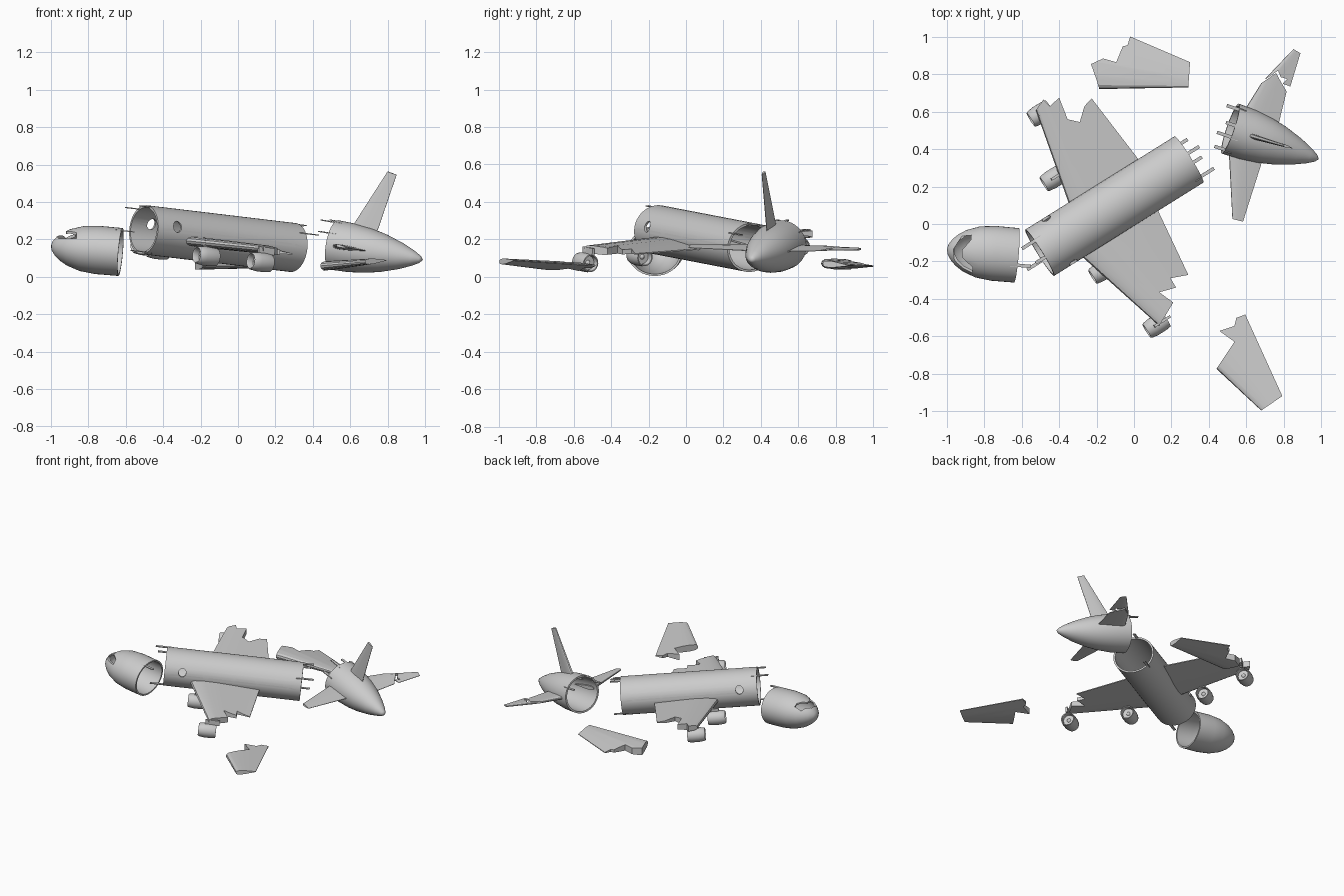
import bpy, bmesh, math
from mathutils import Matrix, Vector

if "Cube" in bpy.data.objects:
    bpy.data.objects.remove(bpy.data.objects["Cube"])


def frame(loc, yaw, pitch=0, roll=0):
    r = lambda a, ax: Matrix.Rotation(math.radians(a), 4, ax)
    return Matrix.Translation(loc) @ r(yaw, 'Z') @ r(pitch, 'Y') @ r(roll, 'X')


def finish(name, bm, mat=Matrix()):
    bmesh.ops.remove_doubles(bm, verts=bm.verts, dist=1e-5)
    bm.transform(mat)
    bmesh.ops.recalc_face_normals(bm, faces=bm.faces)
    me = bpy.data.meshes.new(name)
    bm.to_mesh(me)
    bm.free()
    ob = bpy.data.objects.new(name, me)
    bpy.context.collection.objects.link(ob)
    return ob


def activate(ob):
    bpy.ops.object.select_all(action='DESELECT')
    ob.select_set(True)
    bpy.context.view_layer.objects.active = ob


def smooth(ob, angle=35):
    activate(ob)
    bpy.ops.object.shade_smooth_by_angle(angle=math.radians(angle))


def boolean(ob, cutter, op):
    cutter.hide_render = True
    activate(ob)
    m = ob.modifiers.new("cut", 'BOOLEAN')
    m.operation, m.solver, m.object = op, 'EXACT', cutter
    bpy.ops.object.modifier_apply(modifier=m.name)
    bpy.data.objects.remove(cutter)


def lathe(name, profile, mat, h=1.0, n=40, closed=False):
    """Revolve (distance, radius) points about local x; h squashes the height."""
    bm = bmesh.new()
    rings = [[bm.verts.new((s, r * math.cos(2 * math.pi * i / n),
                            r * h * math.sin(2 * math.pi * i / n))) for i in range(n)]
             for s, r in profile]
    pairs = list(zip(rings, rings[1:])) + ([(rings[-1], rings[0])] if closed else [])
    for a, b in pairs:
        for i in range(n):
            j = (i + 1) % n
            bm.faces.new((a[i], a[j], b[j], b[i]))
    return finish(name, bm, mat)


def prism(name, pts, z0, z1):
    bm = bmesh.new()
    lo = [bm.verts.new((x, y, z0)) for x, y in pts]
    hi = [bm.verts.new((x, y, z1)) for x, y in pts]
    bm.faces.new(lo)
    bm.faces.new(hi)
    for i in range(len(pts)):
        j = (i + 1) % len(pts)
        bm.faces.new((lo[i], lo[j], hi[j], hi[i]))
    return finish(name, bm)


def box(name, size, mat):
    bm = bmesh.new()
    bmesh.ops.create_cube(bm, size=1, matrix=Matrix.Diagonal((*size, 1)))
    return finish(name, bm, mat)


FOIL = [(0, 0), (.015, .25), (.06, .42), (.2, .5), (.4, .47), (.7, .27), (1, .06)]


def wing(name, root, tip, keep=None, up=(0, 0, 1)):
    """Loft an aerofoil between two (leading, trailing, thickness) sections,
    then trim it to a torn plan outline."""
    bm = bmesh.new()
    loop = FOIL + [(c, -t) for c, t in FOIL[:0:-1]]
    secs = [[bm.verts.new(Vector(le).lerp(Vector(te), c) + Vector(up) * t * th)
             for c, t in loop] for le, te, th in (root, tip)]
    n = len(loop)
    for i in range(n):
        j = (i + 1) % n
        bm.faces.new((secs[0][i], secs[0][j], secs[1][j], secs[1][i]))
    for s in secs:
        bm.faces.new(s)
    ob = finish(name, bm)
    if keep:
        boolean(ob, prism("trim", keep, -.3, .8), 'INTERSECT')
    smooth(ob, 30)


def stringers(name, mat, r, h, s, length, angles):
    """Bent-out skin strips standing off a broken fuselage rim."""
    for k, a in enumerate(angles):
        t = math.radians(a)
        ln = length * (1, .75, 1.15, .85)[k % 4]
        c = (s + math.copysign(ln / 2 - .02, s if s else -1),
             r * math.cos(t), r * h * math.sin(t))
        box(f"{name}_{k + 1}", (abs(ln) + .04, .018, .006), mat @ Matrix.Translation(c))


# nose section: hollow shell with a windscreen opening
nose_m = frame((-1.0, -.135, .165), -5, 5)
outer = [(0, 0), (.006, .027), (.028, .06), (.055, .085), (.095, .111), (.165, .137),
         (.25, .147), (.375, .146)]
inner = [(.375, .134), (.25, .135), (.165, .125), (.095, .099), (.06, .074), (.035, .048), (.014, 0)]
nose = lathe("nose_section", outer + inner, nose_m, .88)
boolean(nose, prism("windscreen_cutter", [
    (-.965, -.135), (-.92, -.065), (-.87, -.06), (-.872, -.085), (-.92, -.14), (-.918, -.18),
    (-.863, -.232), (-.865, -.265), (-.91, -.265), (-.96, -.2)], .205, .4), 'DIFFERENCE')
smooth(nose)
stringers("nose_stringer", nose_m, .14, .88, .375, .07, [112])

# middle fuselage: open tube with passenger windows
mid_m = frame((-.105, .096, .204), 32, 5.8, 3)
mid = lathe("middle_fuselage", [(-.473, .146), (.473, .146), (.473, .133), (-.473, .133)],
            mid_m, .9, closed=True)
for s in (-.35, -.185, -.005, .18, .375):
    hole = lathe("window_cutter", [(-.3, 0), (-.3, .026), (.3, .026), (.3, 0)],
                 mid_m @ Matrix.Translation((s, 0, .035)) @ Matrix.Rotation(math.pi / 2, 4, 'Z'),
                 1.15, 12)
    boolean(mid, hole, 'DIFFERENCE')
smooth(mid)
stringers("front_stringer", mid_m, .14, .9, -.473, .08, [58, 102, -110])
stringers("rear_stringer", mid_m, .14, .9, .473, .07, [75, 98, 140, -50])

# tail section: hollow tapering cone
tail_m = frame((.515, .51, .17), -19, 9)
tail = lathe("tail_section", [
    (0, .141), (.1, .138), (.2, .125), (.28, .107), (.38, .074), (.45, .043), (.49, .02), (.507, 0),
    (.48, 0), (.44, .03), (.37, .063), (.28, .094), (.2, .112), (.1, .125), (0, .128)],
    tail_m, .95, closed=True)
smooth(tail)
stringers("tail_stringer", tail_m, .135, .95, 0, .07, [35, 80, 108, 150])

# torn main wings
wing("right_wing", ((-.30, -.155, .195), (.115, .10, .15), .055),
     ((.23, -.63, .14), (.36, -.42, .11), .042),
     [(.42, -.25), (.29, -.272), (.195, -.29), (.225, -.34), (.135, -.365), (.21, -.42),
      (.125, -.56), (.05, -.62), (-.5, -.3), (-.2, .4), (.3, .3)])
wing("left_wing", ((-.34, .085, .195), (.045, .318, .165), .055),
     ((-.55, .68, .24), (-.26, .715, .22), .042),
     [(-.62, .56), (-.53, .6), (-.485, .665), (-.45, .63), (-.40, .675), (-.355, .56),
      (-.29, .545), (-.265, .63), (-.225, .673), (-.195, .645), (-.1, .7), (.3, .3),
      (0, 0), (-.5, -.1)])

# wing tips lying on the ground
wing("left_wing_tip", ((-.26, .72, .072), (-.26, 1.105, .055), .06),
     ((.29, .73, .07), (.30, .865, .06), .035),
     [(-.18, .65), (-.185, .72), (-.20, .77), (-.23, .855), (-.165, .885), (-.095, .865),
      (-.06, .95), (-.035, .955), (-.018, 1.01), (0, 1.2), (.5, 1.2), (.5, .6)])
wing("right_wing_tip", ((.35, -.69, .05), (.55, -.385, .055), .055),
     ((.68, -.997, .08), (.793, -.92, .088), .03),
     [(.40, -.80), (.44, -.775), (.537, -.63), (.457, -.572), (.537, -.545), (.547, -.502),
      (.595, -.484), (.75, -.4), (1, -1), (.8, -1.2), (.4, -1)])

# tail planes and fin
wing("right_tailplane", ((.507, .385, .165), (.69, .35, .138), .028),
     ((.526, .027, .168), (.583, .013, .155), .016))
wing("left_tailplane", ((.588, .605, .16), (.772, .53, .135), .028),
     ((.71, .80, .158), (.843, .82, .14), .018),
     [(.6, .74), (.68, .753), (.713, .775), (.76, .807), (.783, .764), (.815, .71),
      (.9, .70), (.9, .4), (.5, .4), (.5, .7)])
wing("left_tailplane_tip", ((.69, .765, .156), (.825, .70, .142), .02),
     ((.852, .935, .15), (.89, .913, .143), .012),
     [(.66, .80), (.705, .775), (.77, .82), (.785, .785), (.82, .775), (.795, .75),
      (.85, .73), (1, .8), (1, 1.1), (.7, 1.1)])
wing("tail_fin", ((.605, .478, .26), (.73, .435, .20), .026),
     ((.80, .42, .563), (.848, .405, .545), .014), up=(.32, .95, 0))

# engines with hollow intakes, hub cones and pylons
for name, loc, wing_z in (("right_outer", (.12, -.54, .078), .145),
                          ("right_inner", (-.17, -.25, .11), .18),
                          ("left_inner", (-.43, .245, .145), .2),
                          ("left_outer", (-.50, .59, .165), .23)):
    m = frame(loc, 32, 6)
    smooth(lathe(f"{name}_engine", [
        (-.055, .036), (-.062, .041), (-.055, .046), (-.02, .051), (.03, .051), (.06, .047),
        (.06, .041), (.03, .038), (.03, .014), (.05, 0), (-.045, 0), (-.025, .014), (-.025, .035)],
        m, n=24, closed=True))
    gap = wing_z - loc[2]
    box(f"{name}_pylon", (.10, .014, max(gap - .03, .02)),
        m @ Matrix.Translation((.03, 0, .03 + gap / 2)))
